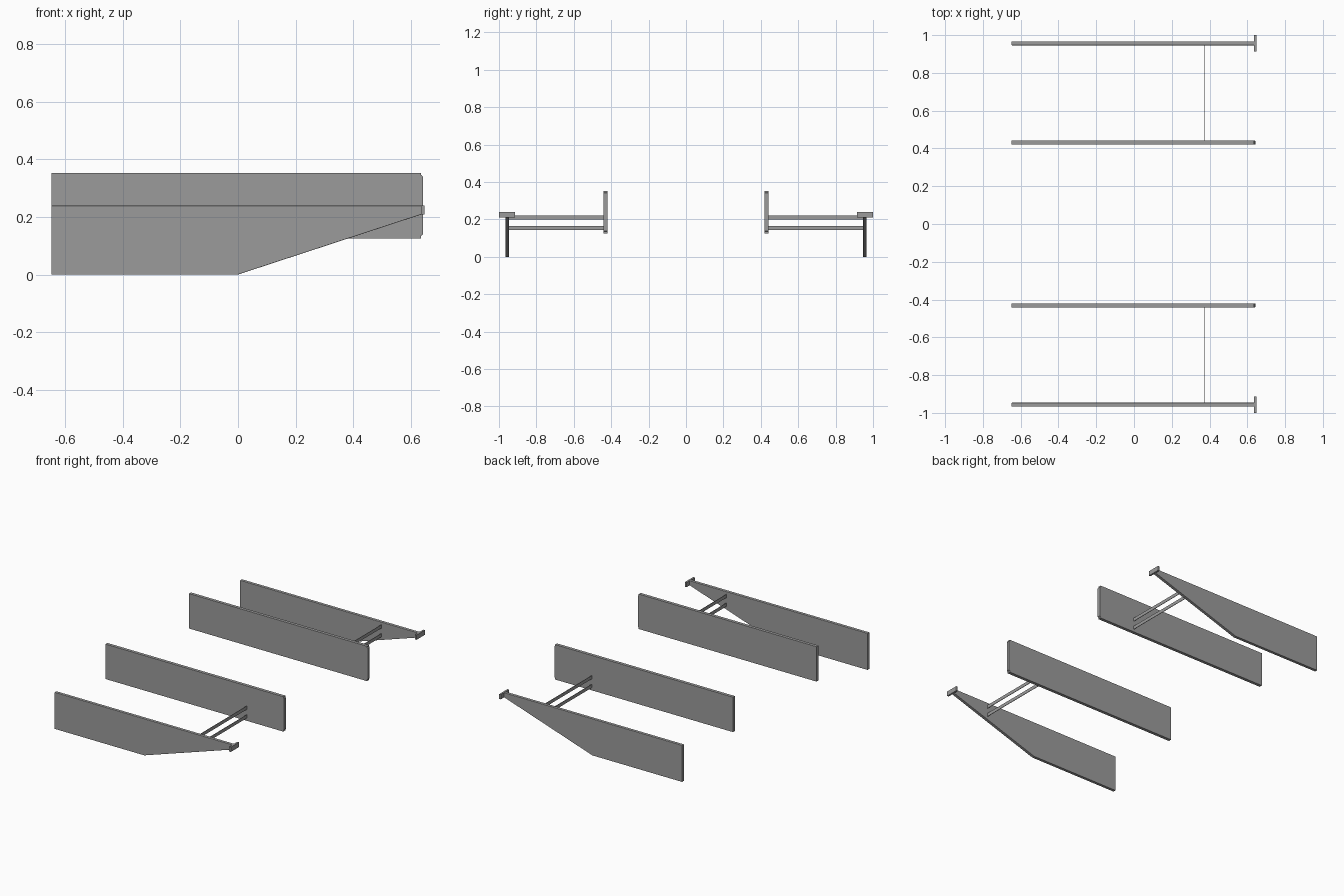
import bpy, bmesh

if "Cube" in bpy.data.objects:
    bpy.data.objects.remove(bpy.data.objects["Cube"])

# Dark grey shared by all parts
dark = bpy.data.materials.new("dark_grey")
dark.diffuse_color = (0.33, 0.33, 0.33, 1.0)
dark.use_nodes = True
dark.node_tree.nodes["Principled BSDF"].inputs["Base Color"].default_value = dark.diffuse_color


def slab(name, profile, y, thickness, bevel=0.0):
    """Extrude an x-z outline along y, centred on the given y."""
    bm = bmesh.new()
    verts = [bm.verts.new((x, y - thickness / 2, z)) for x, z in profile]
    face = bm.faces.new(verts)
    ext = bmesh.ops.extrude_face_region(bm, geom=[face])
    moved = [v for v in ext["geom"] if isinstance(v, bmesh.types.BMVert)]
    bmesh.ops.translate(bm, verts=moved, vec=(0, thickness, 0))
    bmesh.ops.recalc_face_normals(bm, faces=bm.faces)
    mesh = bpy.data.meshes.new(name)
    bm.to_mesh(mesh)
    bm.free()
    mesh.materials.append(dark)
    obj = bpy.data.objects.new(name, mesh)
    bpy.context.collection.objects.link(obj)
    if bevel:
        mod = obj.modifiers.new("edge_bevel", "BEVEL")
        mod.width = bevel
        mod.segments = 2
    return obj


def rect(x0, x1, z0, z1):
    return [(x0, z0), (x1, z0), (x1, z1), (x0, z1)]


OUTER_Y, INNER_Y = 0.956, 0.431

# Outline of the tapered outer plate
outer_outline = [(-0.648, 0.0), (0.0, 0.0), (0.638, 0.209),
                 (0.638, 0.239), (-0.648, 0.239)]

# Inner plate with clipped corners at its front end
inner_outline = [(-0.648, 0.125), (0.636, 0.125), (0.636, 0.135), (0.642, 0.139),
                 (0.642, 0.341), (0.636, 0.345), (0.636, 0.353), (-0.648, 0.353)]

for side, s in (("left", 1), ("right", -1)):
    slab(f"outer_plate_{side}", outer_outline, s * OUTER_Y, 0.02, 0.002)
    slab(f"inner_plate_{side}", inner_outline, s * INNER_Y, 0.021, 0.001)

    # Small cross plate on the tip of the outer plate
    slab(f"tip_plate_{side}", rect(0.636, 0.648, 0.209, 0.240), s * 0.957, 0.086)

    # Thin struts joining the two plates
    for level, z in (("lower", 0.154), ("upper", 0.211)):
        slab(f"{level}_strut_{side}", rect(0.370, 0.373, z - 0.011, z + 0.011),
             s * (OUTER_Y + INNER_Y) / 2, OUTER_Y - INNER_Y)
